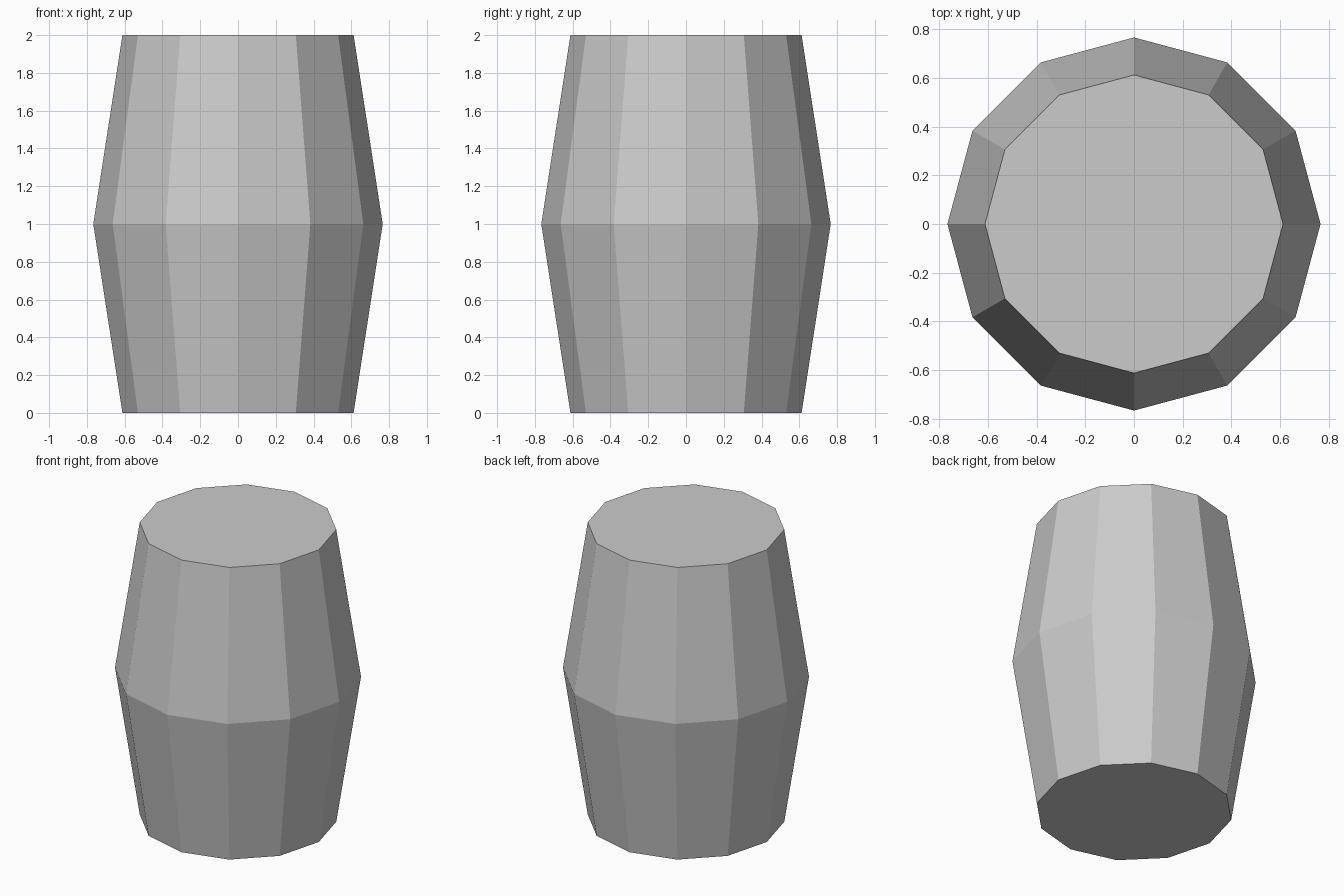
import bpy, bmesh
from math import cos, sin, tau

if "Cube" in bpy.data.objects:
    bpy.data.objects.remove(bpy.data.objects["Cube"])

SIDES = 12
PROFILE = [(0.612, 0.0), (0.766, 1.0), (0.612, 2.0)]  # radius, height

# Barrel body: stacked rings joined by flat staves, closed by flat ends
bm = bmesh.new()
rings = [[bm.verts.new((r * cos(tau * i / SIDES), r * sin(tau * i / SIDES), z))
          for i in range(SIDES)] for r, z in PROFILE]
for low, high in zip(rings, rings[1:]):
    for i in range(SIDES):
        j = (i + 1) % SIDES
        bm.faces.new((low[i], low[j], high[j], high[i]))
bm.faces.new(rings[0][::-1])
bm.faces.new(rings[-1])

mesh = bpy.data.meshes.new("barrel")
bm.to_mesh(mesh)
bm.free()
bpy.context.collection.objects.link(bpy.data.objects.new("barrel", mesh))
